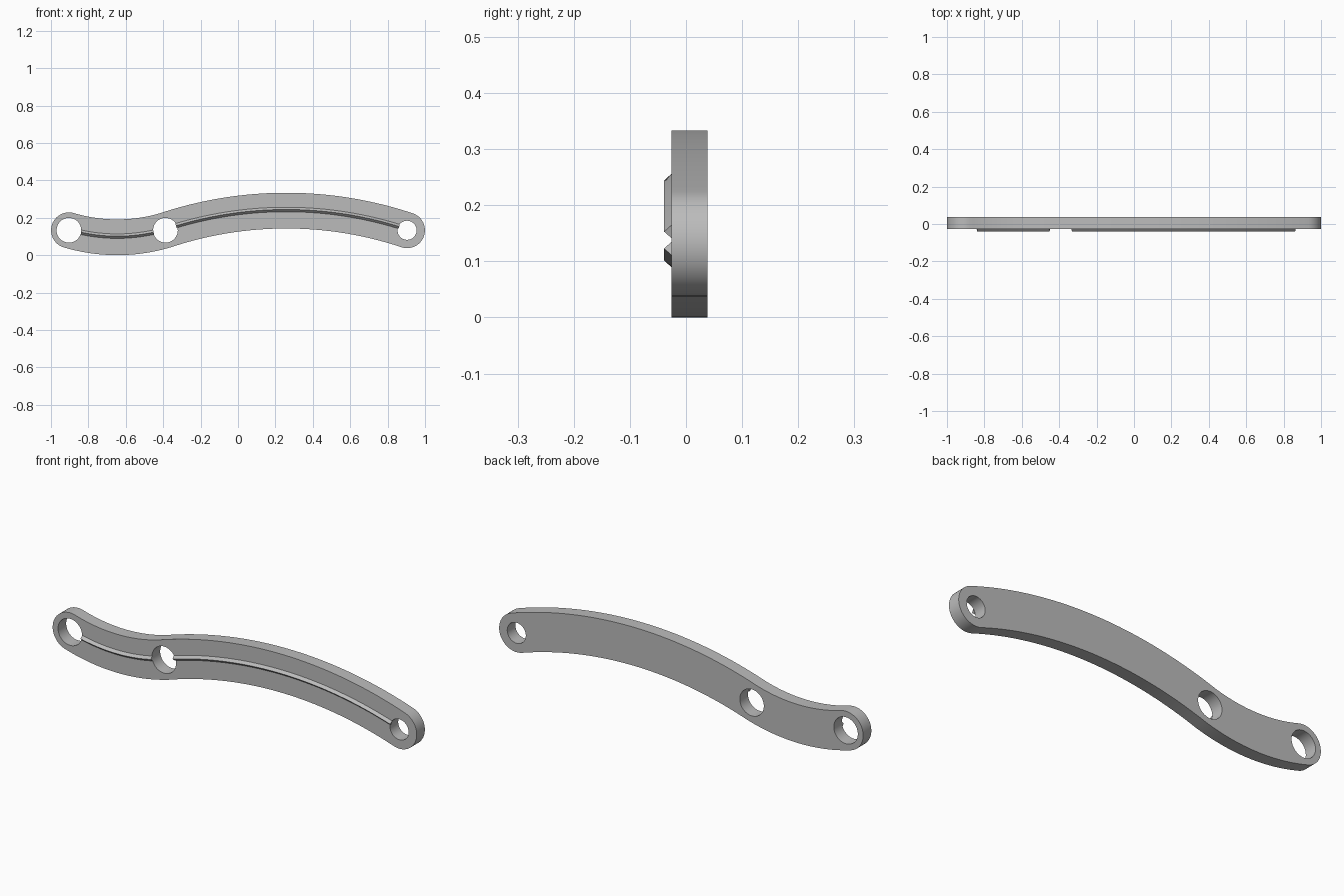
import bpy, bmesh
from math import sin, cos, asin, atan2, pi, radians
from mathutils import Vector

if "Cube" in bpy.data.objects:
    bpy.data.objects.remove(bpy.data.objects["Cube"], do_unlink=True)

HALF = 0.0955              # half width of the bar
FRONT, BACK = -0.026, 0.038
PIN_Z = 0.133              # height of the three hole centres
LEFT, MID, RIGHT = -0.904, -0.388, 0.904

steel = bpy.data.materials.new("plain grey")
steel.use_nodes = True
steel.diffuse_color = (0.5, 0.5, 0.5, 1)
steel.node_tree.nodes["Principled BSDF"].inputs["Base Color"].default_value = (0.5, 0.5, 0.5, 1)


def arc(x0, x1, sag, start, end, count):
    """Points and upward normals on the arc spanning pins x0, x1, between start and end."""
    half, mid = (x1 - x0) / 2, (x0 + x1) / 2
    r = (half * half + sag * sag) / (2 * sag)      # negative when the arc dips
    a0, a1 = asin((start - mid) / r), asin((end - mid) / r)
    side = 1 if r > 0 else -1
    out = []
    for i in range(count + 1):
        a = a0 + (a1 - a0) * i / count
        n = Vector((sin(a), cos(a)))
        out.append((Vector((mid, PIN_Z + sag - r)) + r * n, n))
    return out


def finish(bm, name):
    bmesh.ops.recalc_face_normals(bm, faces=bm.faces)
    mesh = bpy.data.meshes.new(name)
    bm.to_mesh(mesh)
    bm.free()
    mesh.materials.append(steel)
    obj = bpy.data.objects.new(name, mesh)
    bpy.context.collection.objects.link(obj)
    return obj


def activate(obj):
    bpy.ops.object.select_all(action="DESELECT")
    obj.select_set(True)
    bpy.context.view_layer.objects.active = obj


def cap(p, n, count=24):
    """Half circle round a bar end, clockwise from direction n."""
    a = atan2(n.y, n.x)
    return [p + HALF * Vector((cos(a - pi * i / count), sin(a - pi * i / count)))
            for i in range(1, count)]


# Curved bar with rounded ends
path = arc(LEFT, MID, -0.0375, LEFT, MID, 24) + arc(MID, RIGHT, 0.105, MID, RIGHT, 48)[1:]
outline = [p + HALF * n for p, n in path]
outline += cap(*path[-1])
outline += [p - HALF * n for p, n in reversed(path)]
outline += cap(path[0][0], -path[0][1])
bm = bmesh.new()
face = bm.faces.new([bm.verts.new((p.x, FRONT, p.y)) for p in outline])
ext = bmesh.ops.extrude_face_region(bm, geom=[face], use_keep_orig=True)
bmesh.ops.translate(bm, vec=(0, BACK - FRONT, 0),
                    verts=[v for v in ext["geom"] if isinstance(v, bmesh.types.BMVert)])
bar = finish(bm, "curved_bar")

# Pin holes
for x, radius in ((LEFT, 0.066), (MID, 0.066), (RIGHT, 0.051)):
    bpy.ops.mesh.primitive_cylinder_add(vertices=64, radius=radius, depth=0.3,
                                        location=(x, 0, PIN_Z), rotation=(pi / 2, 0, 0))
    cutter = bpy.context.object
    cutter.name = "hole_cutter"
    cutter.data.materials.append(steel)
    cutter.hide_render = True
    mod = bar.modifiers.new("hole", "BOOLEAN")
    mod.operation, mod.solver, mod.object = "DIFFERENCE", "EXACT", cutter
    activate(bar)
    bpy.ops.object.modifier_apply(modifier=mod.name)
    bpy.data.objects.remove(cutter, do_unlink=True)
activate(bar)
bpy.ops.object.shade_smooth_by_angle(angle=radians(30))


# Raised ridges along the front, triangular in section
def ridge(name, points):
    bm = bmesh.new()
    section = ((-0.006, FRONT), (0.006, FRONT - 0.013), (0.018, FRONT))
    rings = []
    for p, n in points:
        rings.append([bm.verts.new((p.x + n.x * o, y, p.y + n.y * o)) for o, y in section])
    for a, b in zip(rings, rings[1:]):
        for i in range(3):
            j = (i + 1) % 3
            bm.faces.new((a[i], a[j], b[j], b[i]))
    bm.faces.new(rings[0])
    bm.faces.new(rings[-1])
    activate(finish(bm, name))
    bpy.ops.object.shade_smooth_by_angle(angle=radians(30))


ridge("short_ridge", arc(LEFT, MID, -0.0375, -0.84, -0.45, 24))
ridge("long_ridge", arc(MID, RIGHT, 0.105, -0.33, 0.86, 48))
